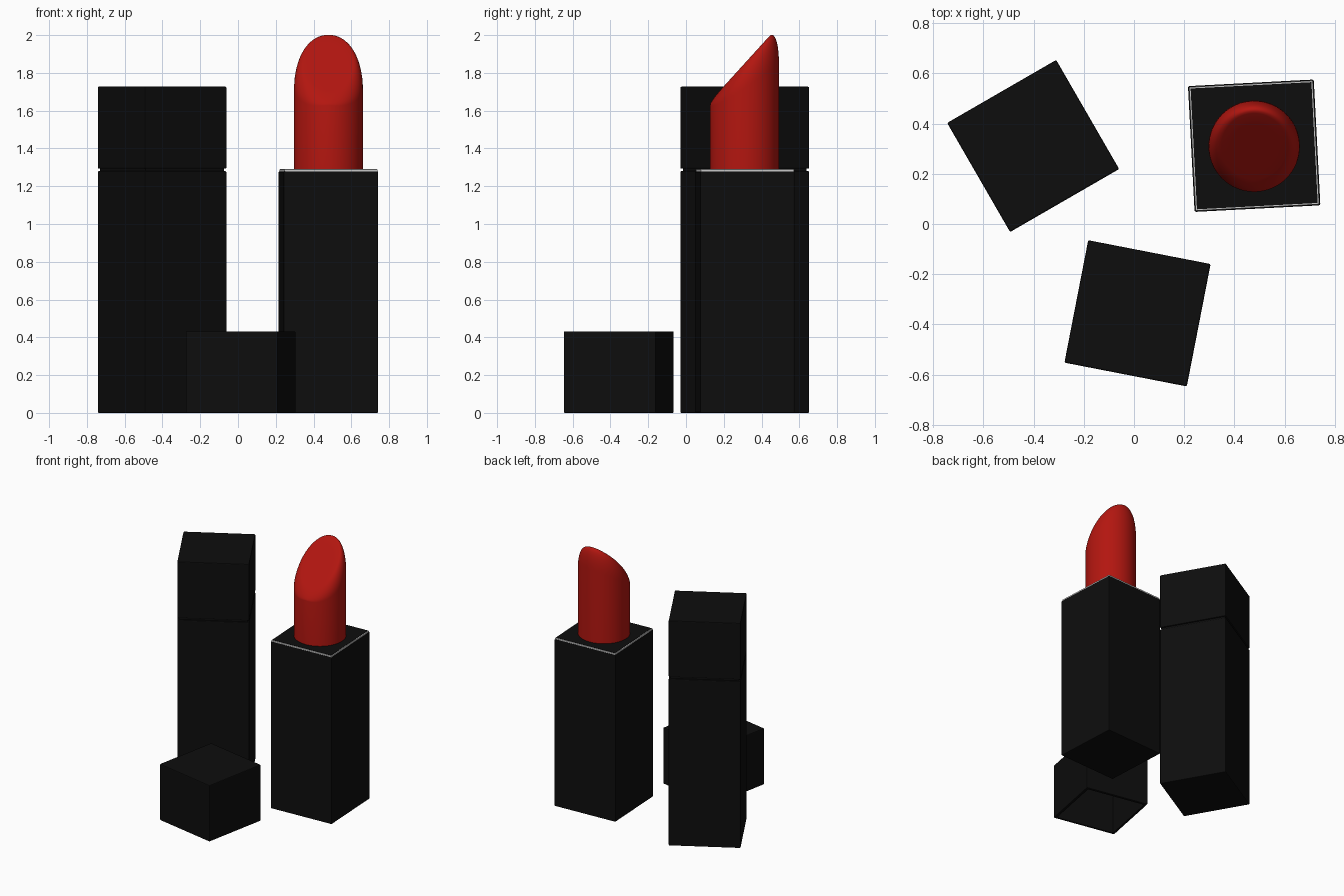
import bpy, bmesh
from math import radians, cos, sin, sqrt, pi, tau

if "Cube" in bpy.data.objects:
    bpy.data.objects.remove(bpy.data.objects["Cube"])


def material(name, color):
    m = bpy.data.materials.new(name)
    m.diffuse_color = color
    m.use_nodes = True
    m.node_tree.nodes["Principled BSDF"].inputs["Base Color"].default_value = m.diffuse_color
    return m


BLACK = material("black_plastic", (0.004, 0.004, 0.004, 1))
RED = material("red_wax", (0.45, 0.008, 0.005, 1))


def finish(bm, name, mat=None, loc=(0, 0, 0), angle=0):
    bmesh.ops.recalc_face_normals(bm, faces=bm.faces[:])
    me = bpy.data.meshes.new(name)
    bm.to_mesh(me)
    bm.free()
    ob = bpy.data.objects.new(name, me)
    bpy.context.collection.objects.link(ob)
    ob.location = loc
    ob.rotation_euler.z = radians(angle)
    if mat:
        me.materials.append(mat)
    return ob


def box(name, side, z0, z1, center, angle, mat=None, bevel=0.006, hollow=False):
    bm = bmesh.new()
    bmesh.ops.create_cube(bm, size=1)
    for v in bm.verts:
        v.co.x *= side
        v.co.y *= side
        v.co.z = z1 if v.co.z > 0 else z0
    bottom = min(bm.faces, key=lambda f: f.calc_center_median().z)
    if bevel:
        bmesh.ops.bevel(bm, geom=bm.edges[:], offset=bevel, segments=2,
                        profile=0.5, affect='EDGES')
    if hollow:
        # open underside: inset the bottom face and push it up inside
        bottom = min(bm.faces, key=lambda f: (round(f.calc_center_median().z, 4), -f.calc_area()))
        bmesh.ops.inset_individual(bm, faces=[bottom], thickness=0.018)
        new = bmesh.ops.extrude_discrete_faces(bm, faces=[bottom])["faces"][0]
        for v in new.verts:
            v.co.z = z1 - 0.03
    return finish(bm, name, mat, (*center, 0), angle)


# Closed lipstick: case, recessed collar, cap
c, a = (-0.402, 0.311), 30
box("closed_case", 0.502, 0, 1.28, c, a, BLACK)
box("closed_collar", 0.48, 1.26, 1.31, c, a, BLACK, 0)
box("closed_cap", 0.502, 1.293, 1.727, c, a, BLACK)

# Open lipstick: case, metal trim, top plate
c, a = (0.479, 0.312), 3
box("open_case", 0.502, 0, 1.28, c, a, BLACK)
box("open_trim", 0.494, 1.26, 1.29, c, a, None, 0.003)
box("open_top_plate", 0.482, 1.27, 1.292, c, a, BLACK, 0)

# Loose cap standing in front
box("loose_cap", 0.497, 0, 0.432, (0.014, -0.356), -11, BLACK, hollow=True)

# Slanted bullet: round shaft, then rings shrinking over a tilted, rounded cut
bm = bmesh.new()
N, R, S0 = 64, 0.182, 0.72


def cut_height(s, th):
    t = max(0, (s - S0) / (1 - S0))
    u = (1 + sin(th)) / 2
    drop = 0.02 + 0.18 * u ** 0.7
    return 1.85 + 1.1 * s * R * sin(th) - drop * (1 - sqrt(max(0, 1 - t * t)))


scales = [S0 + (1 - S0) * cos(i * pi / 20) for i in range(11)] + [0.5, 0.25]
rings = [[bm.verts.new((R * cos(k * tau / N), R * sin(k * tau / N), 1.28)) for k in range(N)]]
for s in scales:
    rings.append([bm.verts.new((s * R * cos(k * tau / N), s * R * sin(k * tau / N),
                                cut_height(s, k * tau / N))) for k in range(N)])
for lo, hi in zip(rings, rings[1:]):
    for k in range(N):
        j = (k + 1) % N
        bm.faces.new((lo[k], lo[j], hi[j], hi[k]))
bm.faces.new(rings[-1])
bm.faces.new(rings[0][::-1])
bullet = finish(bm, "lipstick_bullet", RED, (0.479, 0.31, 0))
bpy.context.view_layer.objects.active = bullet
bullet.select_set(True)
bpy.ops.object.shade_smooth_by_angle(angle=radians(40))
